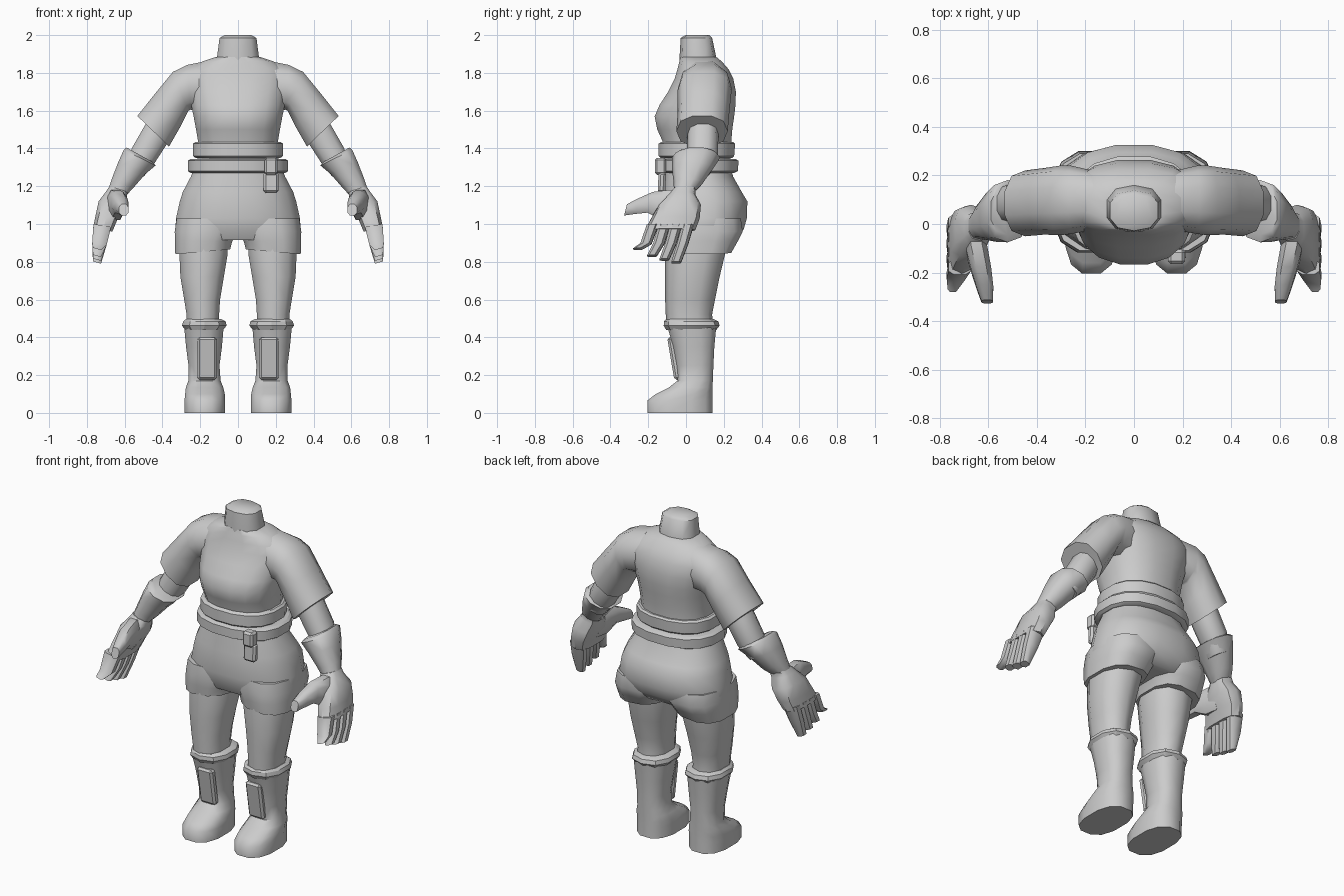
import bpy, bmesh, math
from mathutils import Vector

grey = bpy.data.materials.new("plain grey")
grey.diffuse_color = (0.6, 0.6, 0.6, 1)


def finish(name, bm, mirror, angle):
    bmesh.ops.recalc_face_normals(bm, faces=bm.faces)
    me = bpy.data.meshes.new(name)
    bm.to_mesh(me)
    bm.free()
    me.materials.append(grey)
    ob = bpy.data.objects.new(name, me)
    bpy.context.collection.objects.link(ob)
    bpy.ops.object.select_all(action='DESELECT')
    ob.select_set(True)
    bpy.context.view_layer.objects.active = ob
    bpy.ops.object.shade_smooth_by_angle(angle=math.radians(angle))
    if mirror:
        ob.modifiers.new("mirror", 'MIRROR')
    return ob


def sec(xa, za, xb, zb, y0, y1):
    """Cross-section between two x/z points, spanning y0 to y1."""
    a, b = Vector((xa, 0, za)), Vector((xb, 0, zb))
    return ((a + b) / 2 + Vector((0, (y0 + y1) / 2, 0)), (b - a) / 2, Vector((0, (y1 - y0) / 2, 0)))


def flat(z, x0, x1, y0, y1):
    return sec(x0, z, x1, z, y0, y1)


def wide(z, rx, y0, y1):
    return sec(-rx, z, rx, z, y0, y1)


def loft(name, secs, n=12, power=0.85, mirror=False, angle=45):
    """Skin a row of rounded cross-sections and cap both ends."""
    bm = bmesh.new()
    rows = []
    for c, u, v in secs:
        row = []
        for i in range(n):
            t = 2 * math.pi * (i + 0.5) / n
            k, s = math.cos(t), math.sin(t)
            k = math.copysign(abs(k) ** power, k)
            s = math.copysign(abs(s) ** power, s)
            f = 1 / math.cos(math.pi / n) ** power
            row.append(bm.verts.new(c + u * k * f + v * s * f))
        rows.append(row)
    for p, q in zip(rows, rows[1:]):
        for i in range(n):
            j = (i + 1) % n
            bm.faces.new((p[i], p[j], q[j], q[i]))
    bm.faces.new(rows[0])
    bm.faces.new(rows[-1])
    return finish(name, bm, mirror, angle)


def plate(name, x0, x1, z0, z1, front0, front1, depth, mirror=False, cut=0.012):
    """Bevelled slab whose front leans from front0 (bottom) to front1 (top)."""
    bm = bmesh.new()
    bmesh.ops.create_cube(bm, size=1)
    for v in bm.verts:
        top = v.co.z > 0
        y = (front1 if top else front0) + (depth if v.co.y > 0 else 0)
        v.co = ((x0 + x1) / 2 + v.co.x * (x1 - x0), y, z1 if top else z0)
    bmesh.ops.bevel(bm, geom=bm.edges[:], offset=cut, segments=1, affect='EDGES')
    return finish(name, bm, mirror, 25)


# Shirt body, chest and shoulders
loft("shirt", [wide(1.30, .215, -.115, .235), wide(1.44, .212, -.125, .24),
               wide(1.50, .222, -.152, .245), wide(1.57, .235, -.166, .255),
               wide(1.63, .248, -.14, .262), wide(1.70, .262, -.095, .264),
               wide(1.77, .275, -.06, .25), wide(1.82, .25, -.045, .225),
               wide(1.86, .19, -.035, .19), wide(1.885, .115, -.03, .16)], n=16)
loft("neck", [wide(1.86, .112, -.03, .16), wide(1.89, .11, -.03, .155),
              wide(1.985, .098, -.025, .135), wide(2.0, .07, .0, .12)], n=10, power=.8)

# Sleeves
loft("sleeve", [sec(.17, 1.60, .17, 1.862, -.02, .215), sec(.25, 1.605, .27, 1.842, -.035, .235),
                sec(.262, 1.60, .345, 1.805, -.04, .235), sec(.305, 1.515, .435, 1.695, -.038, .225),
                sec(.365, 1.41, .533, 1.572, -.045, .215)], n=10, mirror=True)

# Waist band and belt
loft("waist_band", [wide(1.35, .225, -.135, .245), wide(1.36, .238, -.145, .255),
                    wide(1.425, .238, -.145, .26), wide(1.435, .225, -.13, .25)], n=16, angle=30)
loft("belt", [wide(1.27, .25, -.13, .255), wide(1.28, .265, -.15, .275),
              wide(1.335, .265, -.15, .278), wide(1.345, .25, -.13, .26)], n=16, angle=30)
plate("belt_loop", .14, .21, 1.26, 1.35, -.165, -.165, .06)
plate("belt_strap", .135, .215, 1.165, 1.275, -.15, -.145, .04)

# Shorts: hips, then two short legs
loft("shorts_hips", [wide(1.30, .23, -.11, .235), wide(1.25, .25, -.115, .25),
                     wide(1.17, .292, -.125, .295), wide(1.12, .308, -.13, .325),
                     wide(1.03, .328, -.13, .322), wide(.97, .332, -.12, .305),
                     wide(.915, .325, -.09, .25)], n=16)
loft("shorts_leg", [flat(1.03, 0, .325, -.11, .29), flat(.96, .0, .335, -.118, .30),
                    flat(.91, .03, .334, -.115, .275),
                    sec(.042, .865, .332, .84, -.108, .24)], n=12, power=.75, mirror=True)

# Legs
loft("leg", [flat(.92, .055, .31, -.10, .21), flat(.84, .055, .31, -.105, .20),
             flat(.72, .075, .305, -.105, .172), flat(.60, .095, .285, -.105, .148),
             flat(.52, .10, .272, -.102, .133), flat(.45, .10, .272, -.10, .14)], n=10, mirror=True)

# Boots: rolled cuff, shaft with foot, shin plate
loft("boot_cuff", [flat(.44, .078, .28, -.10, .155), flat(.462, .06, .297, -.112, .172),
                   flat(.485, .066, .29, -.11, .165), flat(.497, .09, .275, -.10, .14)],
     n=10, mirror=True, angle=30)
loft("boot", [flat(0, .068, .283, -.205, .14), flat(.065, .068, .283, -.205, .14),
              flat(.10, .07, .28, -.16, .14), flat(.135, .078, .276, -.09, .14),
              flat(.17, .092, .263, -.045, .142), flat(.25, .098, .262, -.052, .145),
              flat(.35, .085, .275, -.068, .15), flat(.455, .076, .285, -.098, .16)],
     n=12, power=.8, mirror=True)
plate("shin_plate", .112, .215, .175, .40, -.062, -.10, .045, mirror=True)

# Arms and flared glove cuffs
loft("arm", [sec(.33, 1.50, .44, 1.61, .02, .17), sec(.385, 1.41, .50, 1.51, .01, .168),
             sec(.44, 1.325, .56, 1.405, .01, .165), sec(.50, 1.25, .60, 1.30, .0, .13)],
     n=10, mirror=True)
loft("glove_cuff", [sec(.455, 1.33, .59, 1.405, -.04, .15), sec(.436, 1.31, .605, 1.392, -.07, .176),
                    sec(.49, 1.265, .635, 1.325, -.07, .14), sec(.555, 1.19, .668, 1.24, -.062, .085),
                    sec(.588, 1.155, .688, 1.18, -.062, .04)], n=10, mirror=True)

# Gloved hands: palm, four fingers, thumb
loft("palm", [sec(.585, 1.17, .68, 1.20, -.065, .05), sec(.59, 1.14, .70, 1.17, -.09, .048),
              sec(.605, 1.085, .738, 1.12, -.14, .075), sec(.64, 1.02, .755, 1.04, -.18, .068),
              sec(.665, .96, .768, .975, -.212, .045)], n=10, power=.7, mirror=True)
# finger: base centre y, tip centre y, tip height
for name, yb, yt, zt in (("index_finger", -.177, -.255, .862), ("middle_finger", -.115, -.18, .825),
                         ("ring_finger", -.053, -.115, .805), ("little_finger", .010, -.052, .79)):
    mid, zm = yb * .55 + yt * .45, .89
    loft(name, [sec(.672, .985, .765, 1.0, yb - .031, yb + .031),
                sec(.695, zm, .772, zm + .01, mid - .03, mid + .03),
                sec(.725, zt, .768, zt + .012, yt - .026, yt + .026)],
         n=8, power=.7, mirror=True)


def thumb_sec(x, y, z, rx, rz):
    return (Vector((x, y, z)), Vector((rx, 0, 0)), Vector((0, rz * .25, rz)))


loft("thumb", [thumb_sec(.66, -.03, 1.095, .04, .075), thumb_sec(.648, -.11, 1.10, .045, .08),
               thumb_sec(.63, -.19, 1.115, .042, .055), thumb_sec(.615, -.26, 1.095, .035, .042),
               thumb_sec(.605, -.32, 1.075, .024, .03)], n=8, power=.75, mirror=True)
